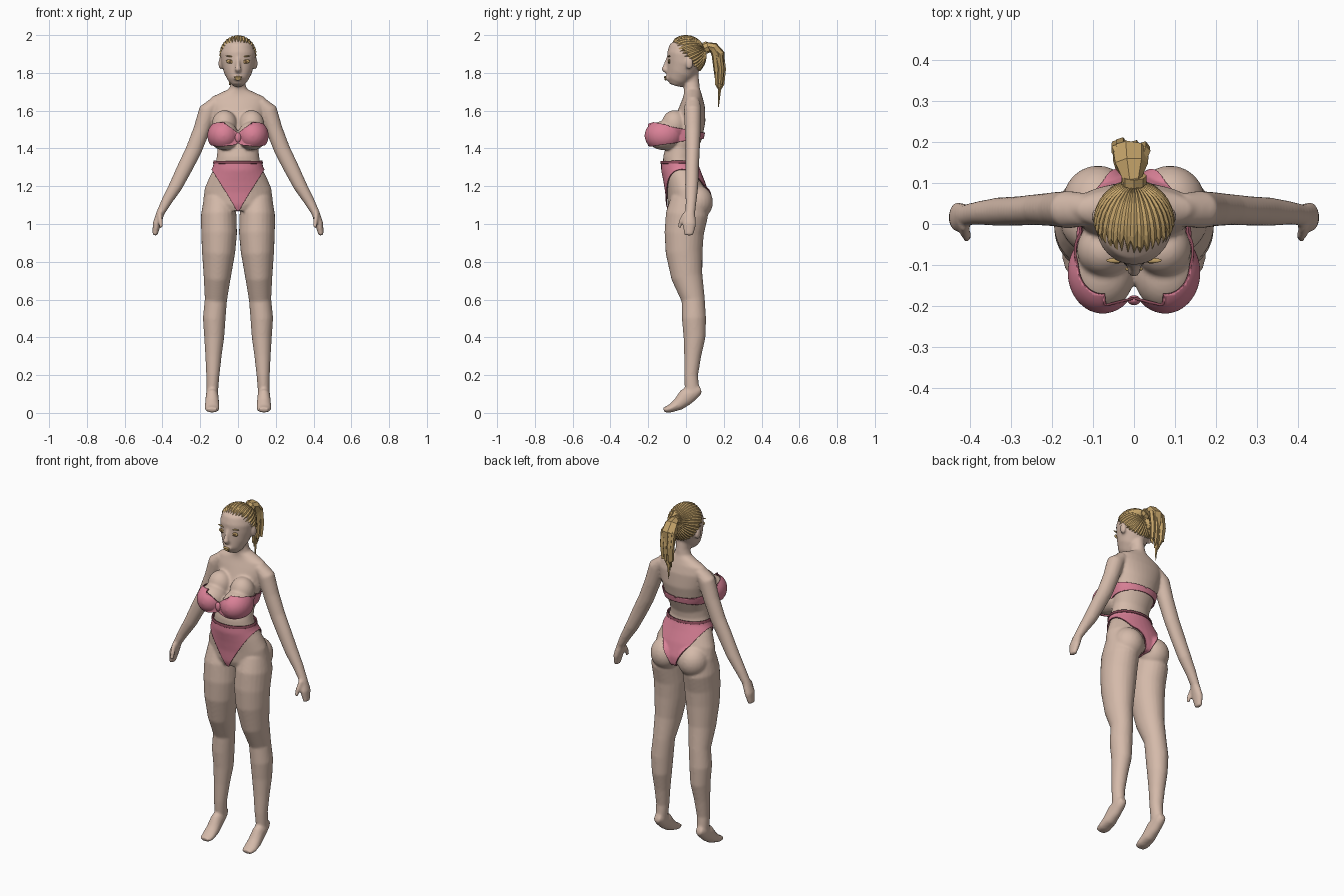
import bpy, bmesh, math, random
from mathutils import Vector, Matrix

random.seed(4)
if "Cube" in bpy.data.objects:
    bpy.data.objects.remove(bpy.data.objects["Cube"])


def material(name, r, g, b):
    m = bpy.data.materials.new(name)
    m.use_nodes = True
    m.diffuse_color = (r, g, b, 1)
    m.node_tree.nodes["Principled BSDF"].inputs["Base Color"].default_value = (r, g, b, 1)
    return m


SKIN = material("skin", .66, .49, .40)
PINK = material("pink fabric", .70, .22, .31)
TRIM = material("dark pink trim", .25, .07, .10)
HAIR = material("golden hair", .54, .36, .14)
BROWN = material("brown iris", .16, .09, .04)


def make(name, bm, mats, smooth=True):
    me = bpy.data.meshes.new(name)
    bmesh.ops.recalc_face_normals(bm, faces=bm.faces)
    bm.to_mesh(me)
    bm.free()
    for m in mats:
        me.materials.append(m)
    for p in me.polygons:
        p.use_smooth = smooth
    ob = bpy.data.objects.new(name, me)
    bpy.context.collection.objects.link(ob)
    return ob


def bridge(bm, rings):
    n = len(rings[0])
    for a, b in zip(rings, rings[1:]):
        for i in range(n):
            j = (i + 1) % n
            bm.faces.new((a[i], a[j], b[j], b[i]))


def tube(bm, path, sides=24, mirror=False):
    """Closed loft; each station is x, y, z, sideways radius, other radius."""
    for s in ((1, -1) if mirror else (1,)):
        pts = [Vector((s * p[0], p[1], p[2])) for p in path]
        rings = []
        for k, p in enumerate(path):
            t = (pts[min(k + 1, len(pts) - 1)] - pts[max(k - 1, 0)]).normalized()
            u = (Vector((1, 0, 0)) - t * t.x).normalized()
            w = t.cross(u)
            ring = []
            for i in range(sides):
                a = math.tau * i / sides
                ring.append(bm.verts.new(pts[k] + u * p[3] * math.cos(a) + w * p[4] * math.sin(a)))
            rings.append(ring)
        bridge(bm, rings)
        bm.faces.new(rings[0])
        bm.faces.new(rings[-1])


def blob(bm, centre, size, mirror=False, tilt=0):
    for s in ((1, -1) if mirror else (1,)):
        mat = (Matrix.Translation((s * centre[0], centre[1], centre[2]))
               @ Matrix.Rotation(s * tilt, 4, 'Y') @ Matrix.Diagonal((*size, 1)))
        bmesh.ops.create_uvsphere(bm, u_segments=24, v_segments=14, radius=1, matrix=mat)


def upright(bm, stations):
    tube(bm, [(0, y, z, rx, ry) for z, y, rx, ry in stations], 32)


def fuse(name, bm):
    """Blend overlapping parts into one smooth skin."""
    ob = make(name, bm, [SKIN])
    r = ob.modifiers.new("blend", 'REMESH')
    r.mode, r.voxel_size, r.use_smooth_shade = 'VOXEL', .007, True
    s = ob.modifiers.new("soften", 'SMOOTH')
    s.factor, s.iterations = .5, 6
    dg = bpy.context.evaluated_depsgraph_get()
    ob.data = bpy.data.meshes.new_from_object(ob.evaluated_get(dg))
    ob.modifiers.clear()
    for p in ob.data.polygons:
        p.use_smooth = True
    return ob


def add_core(bm):
    # torso and neck
    upright(bm, [(1.08, .015, .15, .10), (1.12, .01, .185, .108), (1.19, -.003, .176, .10),
                 (1.25, -.02, .150, .093), (1.30, -.033, .124, .09), (1.35, -.035, .113, .086),
                 (1.40, -.025, .108, .083), (1.48, .0, .125, .09), (1.56, .025, .138, .08),
                 (1.63, .035, .155, .065), (1.67, .036, .145, .052), (1.695, .034, .09, .045),
                 (1.715, .031, .047, .042), (1.75, .028, .037, .042), (1.83, .02, .037, .042)])
    # bust and seat
    blob(bm, (.076, -.118, 1.468), (.078, .093, .077), True)
    blob(bm, (.072, -.062, 1.525), (.068, .068, .078), True)
    blob(bm, (.088, .055, 1.115), (.086, .088, .092), True)
    # legs
    tube(bm, [(.100, .01, 1.14, .080, .09), (.102, .005, 1.05, .094, .112),
              (.100, -.01, .95, .095, .104), (.103, -.01, .85, .088, .098),
              (.110, .005, .72, .072, .083), (.117, .038, .60, .059, .062),
              (.126, .042, .50, .060, .064), (.126, .045, .40, .053, .058),
              (.130, .035, .30, .043, .045), (.133, .027, .20, .035, .037),
              (.136, .032, .12, .031, .038)], mirror=True)
    # feet
    tube(bm, [(.137, .078, .125, .020, .020), (.137, .05, .115, .030, .036),
              (.137, .0, .085, .034, .046), (.137, -.04, .046, .038, .034),
              (.137, -.085, .022, .039, .021), (.137, -.118, .015, .030, .013)], mirror=True)


# ---- body -------------------------------------------------------------
bm = bmesh.new()
add_core(bm)
# arms and hands
tube(bm, [(.12, .035, 1.645, .030, .040), (.16, .035, 1.60, .048, .046),
          (.192, .036, 1.50, .044, .042), (.235, .035, 1.39, .043, .038),
          (.28, .032, 1.30, .041, .036), (.33, .03, 1.20, .036, .035),
          (.378, .027, 1.12, .028, .029), (.41, .022, 1.06, .022, .026),
          (.430, .017, 1.0, .022, .037), (.440, .015, .94, .013, .024)], mirror=True)
tube(bm, [(.415, .0, 1.055, .014, .016), (.410, -.027, 1.015, .012, .012),
          (.408, -.036, .98, .010, .010)], 12, mirror=True)
# head, nose, chin and ears
upright(bm, [(1.733, -.058, .028, .030), (1.76, -.05, .052, .056), (1.80, -.03, .073, .076),
             (1.85, -.01, .088, .093), (1.90, 0, .094, .10), (1.95, 0, .080, .087),
             (1.985, 0, .042, .045)])
tube(bm, [(0, -.094, 1.875, .010, .012), (0, -.106, 1.84, .012, .014),
          (0, -.116, 1.818, .018, .016), (0, -.104, 1.806, .014, .010)], 12)
blob(bm, (0, -.098, 1.772), (.024, .014, .014))
blob(bm, (.092, .018, 1.85), (.012, .02, .032), True)
fuse("body", bm)

# ---- clothing cut from the torso surface -----------------------------
bm = bmesh.new()
add_core(bm)
form = fuse("clothing_form", bm)
form.hide_render = True


def garment(name, cuts, lift, mats, bridged=False):
    """Keep the half of the surface inside all cuts, lift it, mirror it and thicken it."""
    g = bmesh.new()
    g.from_mesh(form.data)
    for co, no in [((0, 0, 0), (-1, 0, 0))] + cuts:
        bmesh.ops.bisect_plane(g, geom=g.verts[:] + g.edges[:] + g.faces[:],
                               plane_co=co, plane_no=no, clear_outer=True)
    g.normal_update()
    for v, n in [(v, v.normal.copy()) for v in g.verts]:
        middle = v.co.x < .0005
        v.co += n * lift
        if bridged and v.co.x < .07 and v.co.y < -.05:
            v.co.y = min(v.co.y, -.178 - .25 * v.co.x)
        if middle:
            v.co.x = 0
    ob = make(name, g, mats)
    ob.modifiers.new("other side", 'MIRROR').merge_threshold = .002
    s = ob.modifiers.new("cloth", 'SOLIDIFY')
    s.thickness, s.offset = .006, 1
    s.material_offset_rim = len(mats) - 1
    return ob


garment("bandeau_top", [((0, -.16, 1.53), (0, .18, 1)), ((0, 0, 1.478), (-.75, 0, 1)),
                        ((0, -.19, 1.415), (0, .14, -1))], .003, [PINK, TRIM], True)
garment("bikini_bottom", [((0, 0, 1.33), (0, 0, 1)), ((.128, 0, 1.28), (.19, 0, -.112)),
                          ((0, 0, 1.075), (0, 0, -1))], .004, [PINK, TRIM])
garment("waistband", [((0, 0, 1.333), (0, 0, 1)), ((0, 0, 1.318), (0, 0, -1))], .008, [TRIM])
bpy.data.objects.remove(form)

bm = bmesh.new()
blob(bm, (0, -.186, 1.458), (.016, .012, .026))
make("bandeau_knot", bm, [PINK])

# ---- face details -----------------------------------------------------
bm = bmesh.new()
blob(bm, (.042, -.089, 1.86), (.021, .006, .011), True, -.12)
make("eyes", bm, [HAIR])
bm = bmesh.new()
blob(bm, (.042, -.0935, 1.86), (.008, .003, .008), True)
make("irises", bm, [BROWN])
bm = bmesh.new()
blob(bm, (.044, -.089, 1.888), (.024, .006, .0035), True, -.15)
make("eyebrows", bm, [HAIR])
bm = bmesh.new()
blob(bm, (0, -.110, 1.777), (.022, .006, .006))
blob(bm, (0, -.109, 1.767), (.018, .006, .007))
make("lips", bm, [HAIR])

# ---- hair swept back in ridged locks to the knot ----------------------
bm = bmesh.new()
pole = Vector((0, .93, .36)).normalized()
up = Vector((0, -pole.z, pole.y))
side = Vector((1, 0, 0))
locks, steps = 72, 7
rings = []
for k in range(steps + 1):
    f = .08 + .92 * k / steps
    ring = []
    for i in range(locks):
        phi = math.tau * i / locks
        reach = math.radians(97 + 20 * math.cos(phi))
        if i % 2:
            reach *= 1 - .18 * random.random() * f
        ridge = 1.0 if i % 2 else 1.035
        if k == steps:
            ridge = .95
        th = reach * f
        d = pole * math.cos(th) + (up * math.cos(phi) + side * math.sin(phi)) * math.sin(th)
        ring.append(bm.verts.new((d.x * .097 * ridge, d.y * .105 * ridge, 1.89 + d.z * .107 * ridge)))
    rings.append(ring)
bridge(bm, rings)
bm.faces.new(rings[0])
make("swept_hair", bm, [HAIR], False)

# ---- ponytail: a full upper mass and loose tapering locks -------------
bm = bmesh.new()
tube(bm, [(0, .085, 1.925, .028, .028), (-.005, .115, 1.94, .026, .024),
          (-.008, .145, 1.935, .042, .028), (-.01, .17, 1.90, .046, .036),
          (-.01, .172, 1.84, .036, .030), (-.01, .17, 1.77, .018, .018)], 7)
for i in range(7):
    x = -.042 + .011 * i
    y = .155 + .035 * random.random()
    tip = 1.62 + .1 * abs(i - 3) / 3 + .04 * random.random() * (i != 3)
    tube(bm, [(x * .5, .135, 1.945, .010, .010), (x, y, 1.90, .016, .014),
              (x, y + .01, 1.82, .015, .014), (x * .9, y + .004, 1.74, .011, .011),
              (x * .8, .172, tip, .002, .002)], 5)
make("ponytail", bm, [HAIR], False)

bm = bmesh.new()
tube(bm, [(0, .098, 1.93, .031, .031), (0, .118, 1.938, .031, .031)], 8)
make("hair_tie", bm, [HAIR], False)
